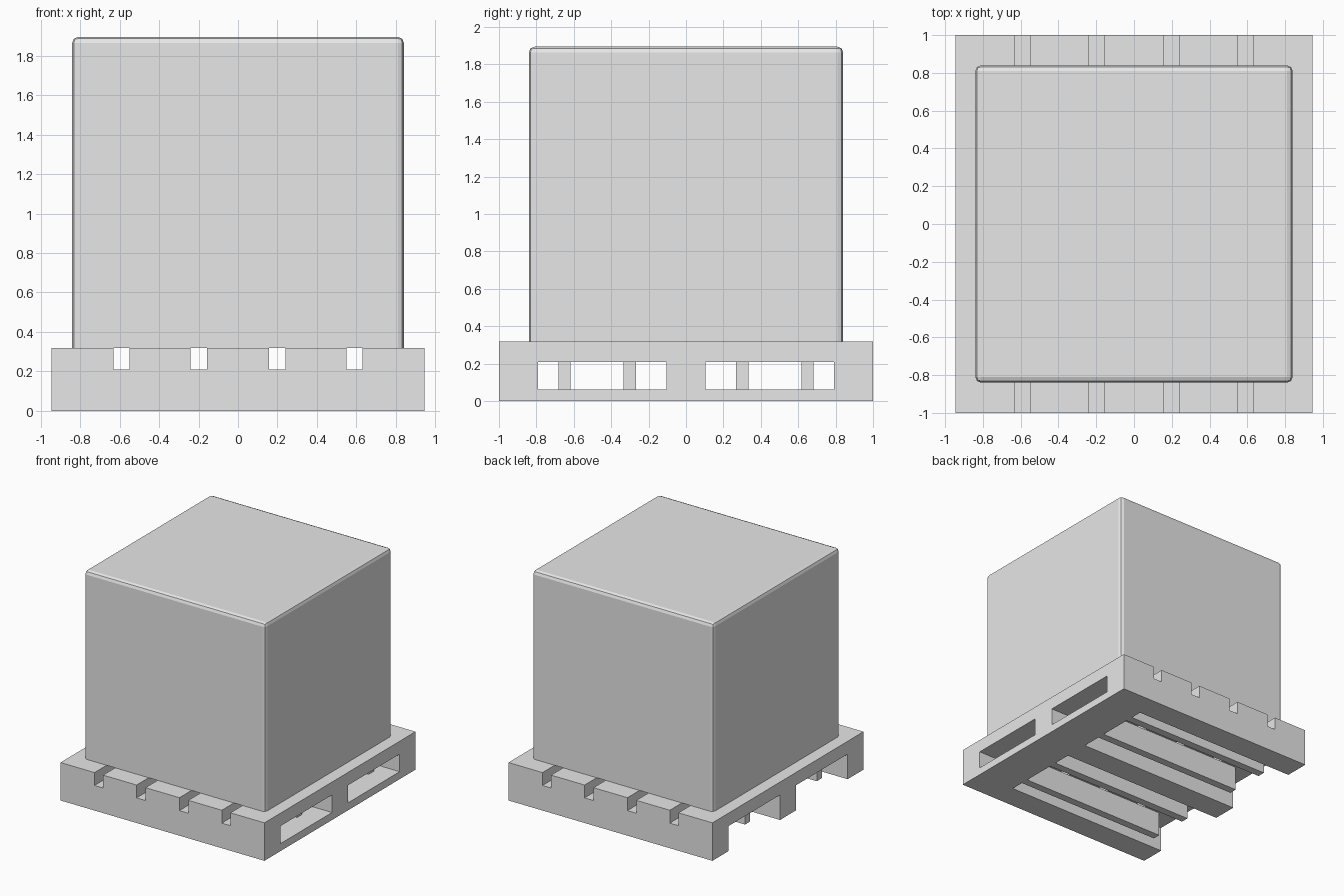
import bpy
import bmesh

if "Cube" in bpy.data.objects:
    bpy.data.objects.remove(bpy.data.objects["Cube"])

grey = bpy.data.materials.new("light_grey")
grey.diffuse_color = (0.8, 0.8, 0.8, 1.0)
grey.use_nodes = True
grey.node_tree.nodes["Principled BSDF"].inputs["Base Color"].default_value = grey.diffuse_color


def box(name, x0, x1, y0, y1, z0, z1):
    """Axis-aligned block given by its limits."""
    bm = bmesh.new()
    bmesh.ops.create_cube(bm, size=1.0)
    for v in bm.verts:
        v.co.x = x1 if v.co.x > 0 else x0
        v.co.y = y1 if v.co.y > 0 else y0
        v.co.z = z1 if v.co.z > 0 else z0
    mesh = bpy.data.meshes.new(name)
    bm.to_mesh(mesh)
    bm.free()
    mesh.materials.append(grey)
    obj = bpy.data.objects.new(name, mesh)
    bpy.context.collection.objects.link(obj)
    return obj


HALF_X, DECK_LOW, DECK_TOP = 0.945, 0.21, 0.318

# Deck planks running front to back, separated by open gaps
gaps = [(-0.63, -0.55), (-0.24, -0.157), (0.157, 0.24), (0.55, 0.63)]
starts = [-HALF_X] + [g[1] for g in gaps]
ends = [g[0] for g in gaps] + [HALF_X]
for i, (a, b) in enumerate(zip(starts, ends)):
    box(f"deck_plank_{i + 1}", a, b, -1, 1, DECK_LOW, DECK_TOP)

# Three heavy stringers under the deck
for name, a, b in (("front_stringer", -1, -0.79),
                   ("middle_stringer", -0.105, 0.105),
                   ("back_stringer", 0.79, 1)):
    box(name, -HALF_X, HALF_X, a, b, 0, DECK_LOW)

# Thin support bars between the stringers
for i, y in enumerate((-0.65, -0.3, 0.3, 0.65)):
    box(f"support_bar_{i + 1}", -0.78, 0.78, y - 0.033, y + 0.033, 0.005, DECK_LOW)

# Bottom board tying the stringers together on one side
for name, a, b in (("bottom_board_front", -0.79, -0.105),
                   ("bottom_board_back", 0.105, 0.79)):
    box(name, 0.6, HALF_X, a, b, 0, 0.063)

# Cargo block with softened upright and top edges
cargo = box("cargo_block", -0.84, 0.84, -0.84, 0.84, DECK_TOP, 1.895)
bm = bmesh.new()
bm.from_mesh(cargo.data)
edges = [e for e in bm.edges if any(v.co.z > 1 for v in e.verts)]
bmesh.ops.bevel(bm, geom=edges, offset=0.03, offset_type='OFFSET',
                segments=2, profile=0.5, affect='EDGES', clamp_overlap=True)
bm.to_mesh(cargo.data)
bm.free()
